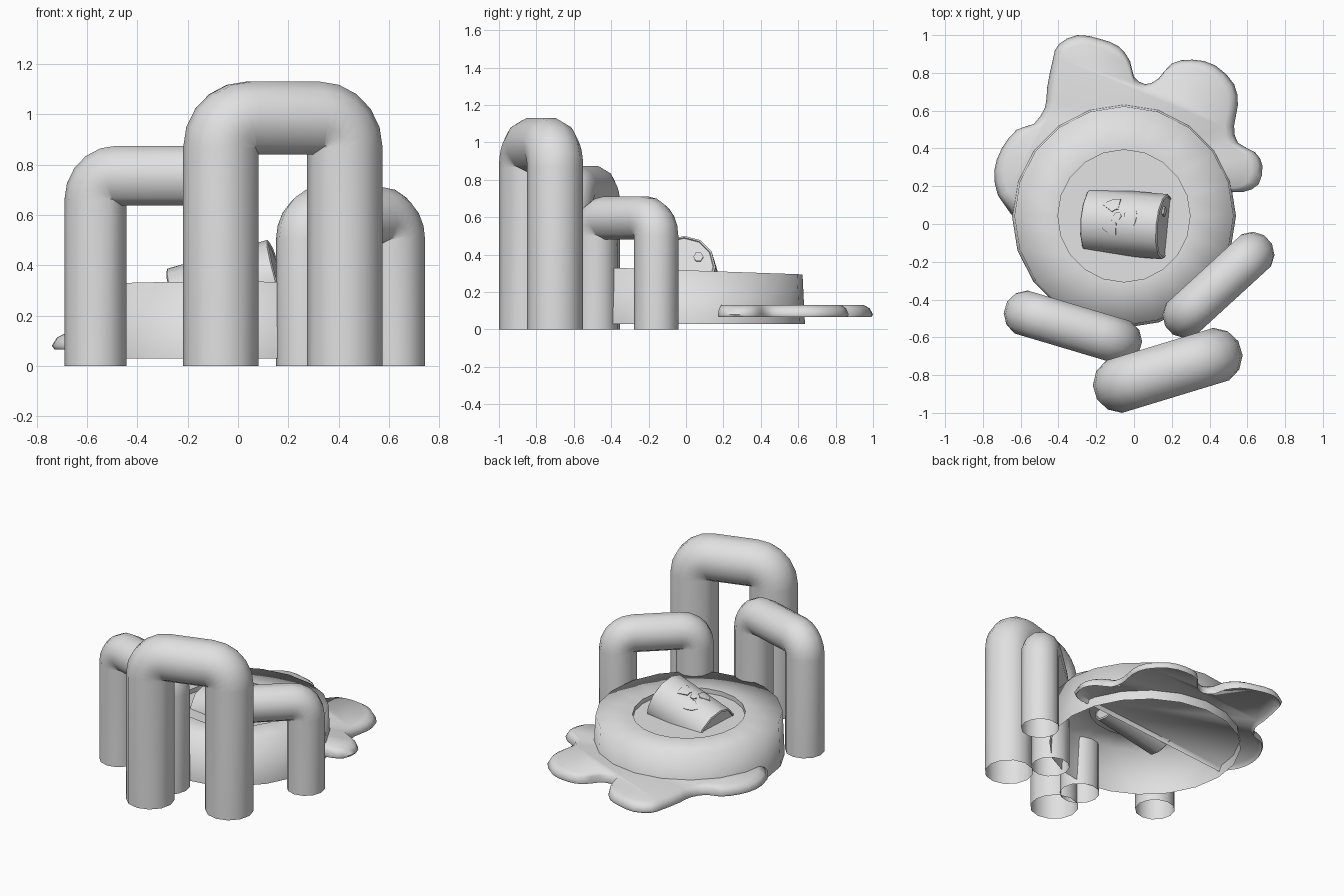
import bpy, bmesh
from math import sin, cos, pi, radians
from mathutils import Vector, Matrix

cube = bpy.data.objects.get("Cube")
if cube:
    bpy.data.objects.remove(cube, do_unlink=True)

grey = bpy.data.materials.new("plain grey")
grey.use_nodes = True
tone = (0.75, 0.75, 0.75, 1)
grey.diffuse_color = tone
grey.node_tree.nodes["Principled BSDF"].inputs["Base Color"].default_value = tone


def loft(name, rings, cap_start=False, cap_end=False, angle=40, matrix=None):
    """Skin closed rings of points in order, with optional end caps."""
    bm = bmesh.new()
    loops = [[bm.verts.new(p) for p in ring] for ring in rings]
    n = len(loops[0])
    for a, b in zip(loops, loops[1:]):
        for i in range(n):
            j = (i + 1) % n
            bm.faces.new((a[i], a[j], b[j], b[i]))
    if cap_start:
        bm.faces.new(loops[0][::-1])
    if cap_end:
        bm.faces.new(loops[-1])
    bmesh.ops.recalc_face_normals(bm, faces=bm.faces)
    mesh = bpy.data.meshes.new(name)
    bm.to_mesh(mesh)
    bm.free()
    mesh.materials.append(grey)
    ob = bpy.data.objects.new(name, mesh)
    bpy.context.collection.objects.link(ob)
    if matrix:
        ob.matrix_world = matrix
    bpy.ops.object.select_all(action='DESELECT')
    ob.select_set(True)
    bpy.context.view_layer.objects.active = ob
    bpy.ops.object.shade_smooth_by_angle(angle=radians(angle))
    return ob


def circle(n, phase=0):
    return [(cos(2 * pi * (i + phase) / n), sin(2 * pi * (i + phase) / n))
            for i in range(n)]


def arch_pipe(name, start, end, r, top):
    """Open-ended twelve-sided pipe: up from start, across and down to end."""
    a, b = Vector((*start, 0)), Vector((*end, 0))
    along = (b - a).normalized()
    up = Vector((0, 0, 1))
    side = along.cross(up)
    bend, steps = r * 0.78, 5
    height, span = top - r * cos(pi / 12), (b - a).length
    stations = [(0, 0, 0)]
    for i in range(steps + 1):
        t = i / steps * pi / 2
        stations.append((bend * (1 - cos(t)), height - bend * (1 - sin(t)), t))
    stations += [(span - d, z, pi - t) for d, z, t in reversed(stations)]
    rings = []
    for d, z, t in stations:
        out = up * sin(t) - along * cos(t)
        centre = a + along * d + up * z
        rings.append([centre + (out * c + side * s) * r for c, s in circle(12, 0.5)])
    loft(name, rings, angle=60)


arch_pipe("large_pipe", (-0.068, -0.85), (0.425, -0.70), 0.15, 1.13)
arch_pipe("left_side_pipe", (0.27, -0.485), (0.625, -0.16), 0.119, 0.71)
arch_pipe("right_side_pipe", (-0.567, -0.475), (-0.08, -0.62), 0.123, 0.875)


# Basin: tapered wall with a broad, slightly sloping rim
VAT = Vector((-0.053, 0.043, 0))


def vat_ring(r, z, slope=0.035):
    return [VAT + Vector((r * c, r * s, z - slope * r * s)) for c, s in circle(20)]


loft("basin_wall", [vat_ring(0.593, 0.03, 0), vat_ring(0.58, 0.315),
                    vat_ring(0.35, 0.315)], angle=100)
loft("basin_floor", [vat_ring(0.35, 0.315), vat_ring(0.35, 0.285)], cap_end=True)

# Spilled puddle with rounded lobes, straight where it runs under the basin
outline = [(-65, 5), (-72, 15), (-74, 28), (-70, 40), (-62, 50), (-53, 53),
           (-47, 62), (-46, 72), (-43, 87), (-40, 95), (-30, 100), (-18, 98),
           (-8, 94), (-2, 86), (0, 78), (6, 74), (13, 77), (20, 85), (31, 87),
           (43, 84), (53, 74), (55, 63), (53, 52), (55, 43), (64, 38),
           (68, 31), (66, 21), (58, 17), (50, 17)]
middle = Vector((-0.05, 0.4))


def rounded(points):
    """Add a curved midpoint to each side, except the closing straight one."""
    p = [Vector(q) / 100 for q in points]
    n = len(p)
    smooth = []
    for i in range(n):
        smooth.append(p[i])
        if 0 < i < n - 2:
            smooth.append((p[i] + p[i + 1]) * 0.5625 - (p[i - 1] + p[i + 2]) * 0.0625)
    return smooth


shore = rounded(outline)


def puddle_ring(scale, z):
    return [(*(middle + (p - middle) * scale), z) for p in shore]


loft("puddle", [puddle_ring(0.955, 0.095), puddle_ring(0.985, 0.066),
                puddle_ring(1, 0.08), puddle_ring(0.97, 0.113),
                puddle_ring(0.92, 0.13)], cap_start=True, cap_end=True, angle=70)

# Tilted barrel sunk in the basin, with recessed ends
R, HALF = 0.173, 0.213
pose = (Matrix.Translation((-0.035, 0.003, 0.277))
        @ Matrix.Rotation(radians(-5), 4, 'Z') @ Matrix.Rotation(radians(-16), 4, 'Y'))


def barrel_ring(x, r):
    return [(x, r * c, r * s) for c, s in circle(12)]


right_end = [(HALF - 0.006, R * 0.92), (HALF, R * 0.94), (HALF - 0.006, R)]
profile = [(-x, r) for x, r in right_end] + right_end[::-1]
loft("barrel", [barrel_ring(x, r) for x, r in profile], True, True, matrix=pose)

# Hexagonal bung on the raised end
loft("barrel_bung", [[(x, 0.08 + 0.027 * c, 0.055 + 0.027 * s) for c, s in circle(6)]
                     for x in (HALF - 0.008, HALF + 0.004)], cap_end=True, matrix=pose)


# Three-bladed warning sign wrapped onto the barrel
def wrapped(points, r, scale=1):
    centre = sum(points, Vector((0, 0))) / len(points)
    ring = []
    for p in points:
        u, v = centre + (p - centre) * scale
        a = (v + 0.035) / R
        ring.append((u - 0.01, r * sin(a), r * cos(a)))
    return ring


def plate(name, points):
    top = R + 0.002
    loft(name, [wrapped(points, R * 0.96), wrapped(points, top),
                wrapped(points, top, 0.65), wrapped(points, top, 0.3)],
         cap_end=True, matrix=pose)


def polar(r, t):
    return Vector((r * cos(t), r * sin(t)))


plate("sign_hub", [0.022 * Vector(p) for p in circle(6)])
for k in range(3):
    mid, half = 2 * pi * k / 3, radians(28)
    sweep = [mid + half * f for f in (-1, -0.5, 0, 0.5, 1)]
    sides = (0.083, 0.06)
    plate("sign_blade", [polar(0.105, t) for t in sweep]
          + [polar(r, mid + half) for r in sides]
          + [polar(0.038, t) for t in reversed(sweep)]
          + [polar(r, mid - half) for r in reversed(sides)])
